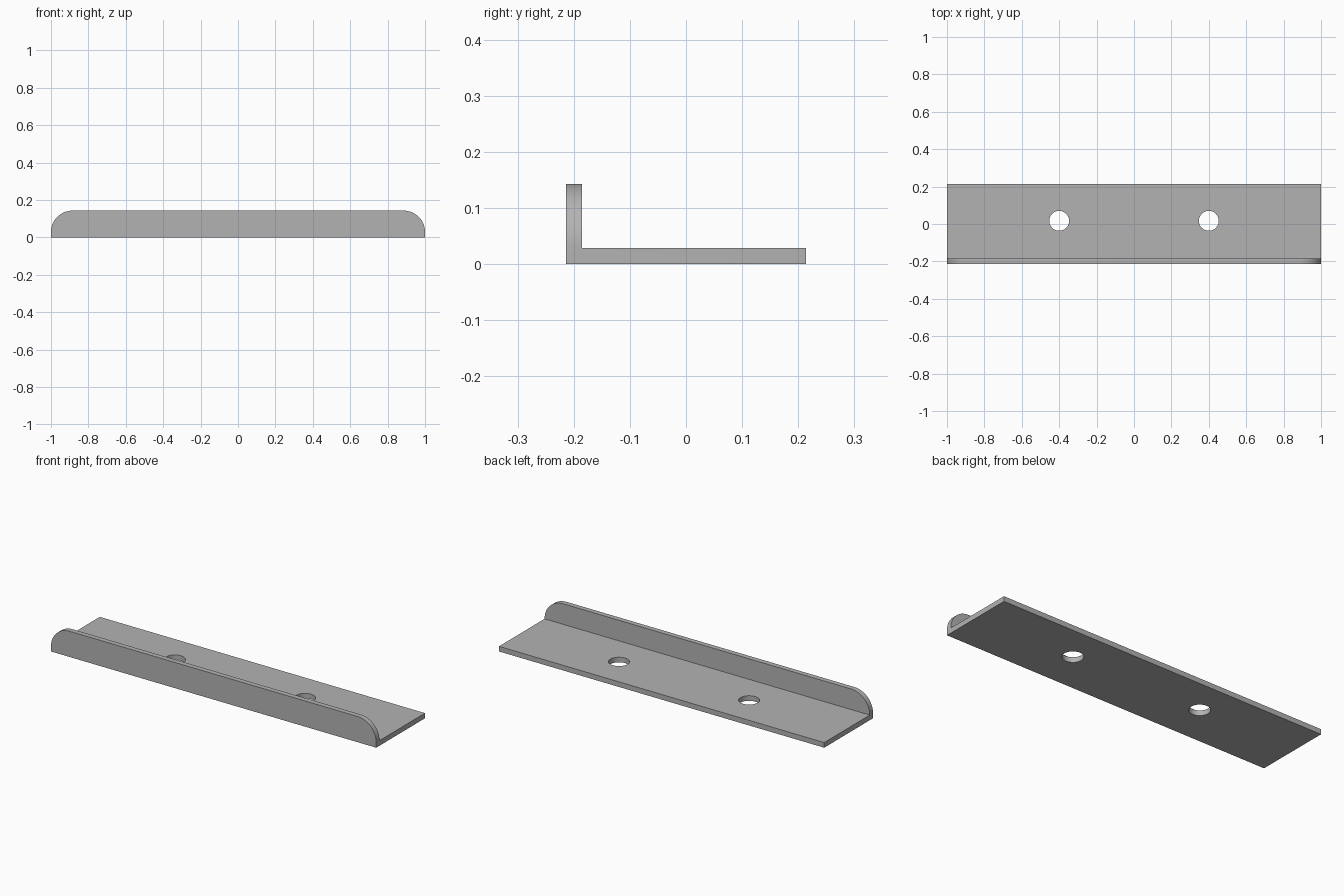
import bpy
import bmesh

cube = bpy.data.objects.get("Cube")
if cube:
    bpy.data.objects.remove(cube, do_unlink=True)

LENGTH, DEPTH, HEIGHT, THICK = 2.0, 0.4286, 0.1429, 0.0286
CORNER_RADIUS = 0.114
HOLE_RADIUS, HOLE_X, HOLE_Y = 0.053, 0.4, 0.017

metal = bpy.data.materials.new("grey_metal")
metal.use_nodes = True
grey = (0.45, 0.45, 0.45, 1)
metal.diffuse_color = grey
metal.node_tree.nodes["Principled BSDF"].inputs["Base Color"].default_value = grey

# L-shaped profile swept along the length
front, back = -DEPTH / 2, DEPTH / 2
inner = front + THICK
profile = [(front, 0), (back, 0), (back, THICK), (inner, THICK),
           (inner, HEIGHT), (front, HEIGHT)]
bm = bmesh.new()
end = bm.faces.new([bm.verts.new((-LENGTH / 2, y, z)) for y, z in profile])
swept = bmesh.ops.extrude_face_region(bm, geom=[end])["geom"]
bmesh.ops.translate(bm, vec=(LENGTH, 0, 0),
                    verts=[v for v in swept if isinstance(v, bmesh.types.BMVert)])
bmesh.ops.recalc_face_normals(bm, faces=bm.faces[:])

# Rounded upper corners of the lip
corners = [e for e in bm.edges
           if all(v.co.z > HEIGHT - 0.001 for v in e.verts)
           and abs(e.verts[0].co.x - e.verts[1].co.x) < 0.001]
bmesh.ops.bevel(bm, geom=corners, offset=CORNER_RADIUS, offset_type='OFFSET',
                segments=16, profile=0.5, affect='EDGES')
bmesh.ops.recalc_face_normals(bm, faces=bm.faces[:])

mesh = bpy.data.meshes.new("angle_bracket")
bm.to_mesh(mesh)
bm.free()
mesh.materials.append(metal)
bracket = bpy.data.objects.new("angle_bracket", mesh)
bpy.context.collection.objects.link(bracket)

# Screw holes through the base plate
for side in (-1, 1):
    bpy.ops.mesh.primitive_cylinder_add(vertices=48, radius=HOLE_RADIUS, depth=THICK * 4,
                                        location=(side * HOLE_X, HOLE_Y, THICK / 2))
    cutter = bpy.context.object
    cutter.name = "hole_cutter"
    cutter.hide_render = True
    cutter.data.materials.append(metal)
    cut = bracket.modifiers.new("screw_hole", 'BOOLEAN')
    cut.operation = 'DIFFERENCE'
    cut.solver = 'EXACT'
    cut.object = cutter
    bpy.context.view_layer.objects.active = bracket
    bpy.ops.object.modifier_apply(modifier=cut.name)
    bpy.data.objects.remove(cutter, do_unlink=True)

bpy.ops.object.select_all(action='DESELECT')
bracket.select_set(True)
bpy.context.view_layer.objects.active = bracket
bpy.ops.object.shade_smooth_by_angle(angle=0.6)
